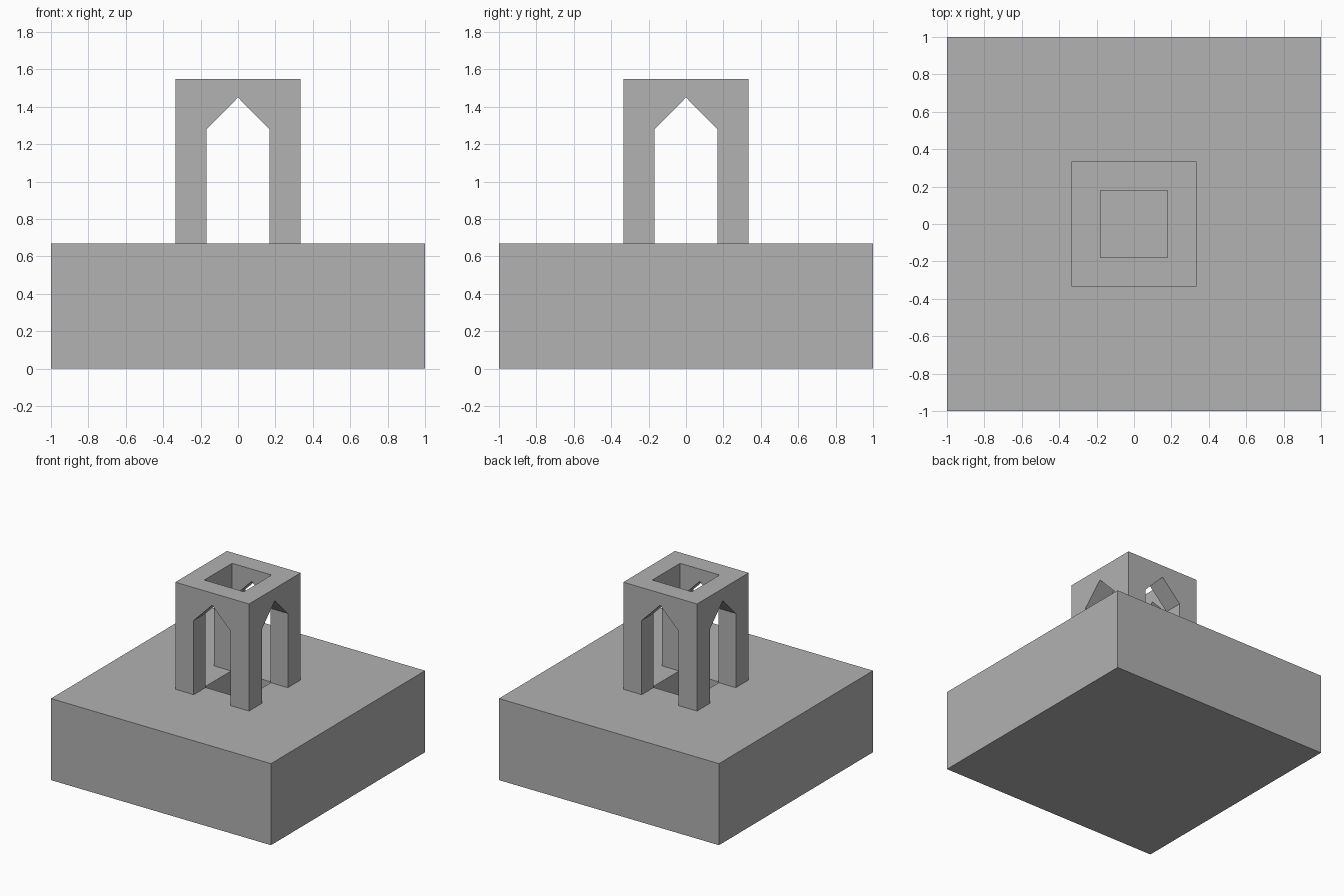
import bpy
import bmesh
from math import pi
from mathutils import Matrix

default = bpy.data.objects.get("Cube")
if default:
    bpy.data.objects.remove(default, do_unlink=True)

# Main levels and half-widths
BASE_TOP, TOWER_TOP = 0.67, 1.55
SPRING, PEAK = 1.28, 1.45
TOWER, SHAFT, ARCH = 0.335, 0.18, 0.168
PIT_FLOOR = 0.33

stone = bpy.data.materials.new("stone_grey")
stone.use_nodes = True
grey = (0.445, 0.445, 0.445, 1)
stone.diffuse_color = grey
stone.node_tree.nodes["Principled BSDF"].inputs["Base Color"].default_value = grey


def prism(name, profile, direction, turn=None):
    """Extrude a closed profile along a direction, optionally turned about z."""
    bm = bmesh.new()
    face = bm.faces.new([bm.verts.new(p) for p in profile])
    ext = bmesh.ops.extrude_face_region(bm, geom=[face])
    moved = [v for v in ext["geom"] if isinstance(v, bmesh.types.BMVert)]
    bmesh.ops.translate(bm, verts=moved, vec=direction)
    if turn:
        bmesh.ops.rotate(bm, verts=bm.verts, matrix=Matrix.Rotation(turn, 3, "Z"))
    bmesh.ops.recalc_face_normals(bm, faces=bm.faces)
    mesh = bpy.data.meshes.new(name)
    bm.to_mesh(mesh)
    bm.free()
    mesh.materials.append(stone)
    obj = bpy.data.objects.new(name, mesh)
    bpy.context.collection.objects.link(obj)
    return obj


def block(name, half, bottom, top):
    square = [(-half, -half, bottom), (half, -half, bottom),
              (half, half, bottom), (-half, half, bottom)]
    return prism(name, square, (0, 0, top - bottom))


def carve(target, cutter):
    """Subtract the cutter from the target and discard the cutter."""
    cutter.hide_render = True
    mod = target.modifiers.new("carve", "BOOLEAN")
    mod.operation = "DIFFERENCE"
    mod.solver = "EXACT"
    mod.object = cutter
    bpy.context.view_layer.objects.active = target
    bpy.ops.object.modifier_apply(modifier=mod.name)
    bpy.data.objects.remove(cutter, do_unlink=True)


# Broad square plinth with a square pit below the tower
plinth = block("plinth", 1, 0, BASE_TOP)
carve(plinth, block("pit_cutter", SHAFT, PIT_FLOOR, 1))

# Hollow tower with pointed openings through all four sides
tower = block("arched_tower", TOWER, BASE_TOP, TOWER_TOP)
carve(tower, block("shaft_cutter", SHAFT, 0.5, 2))
pointed = [(-ARCH, -1, 0.5), (ARCH, -1, 0.5), (ARCH, -1, SPRING),
           (0, -1, PEAK), (-ARCH, -1, SPRING)]
for turn in (0, pi / 2):
    carve(tower, prism("arch_cutter", pointed, (0, 2, 0), turn))
